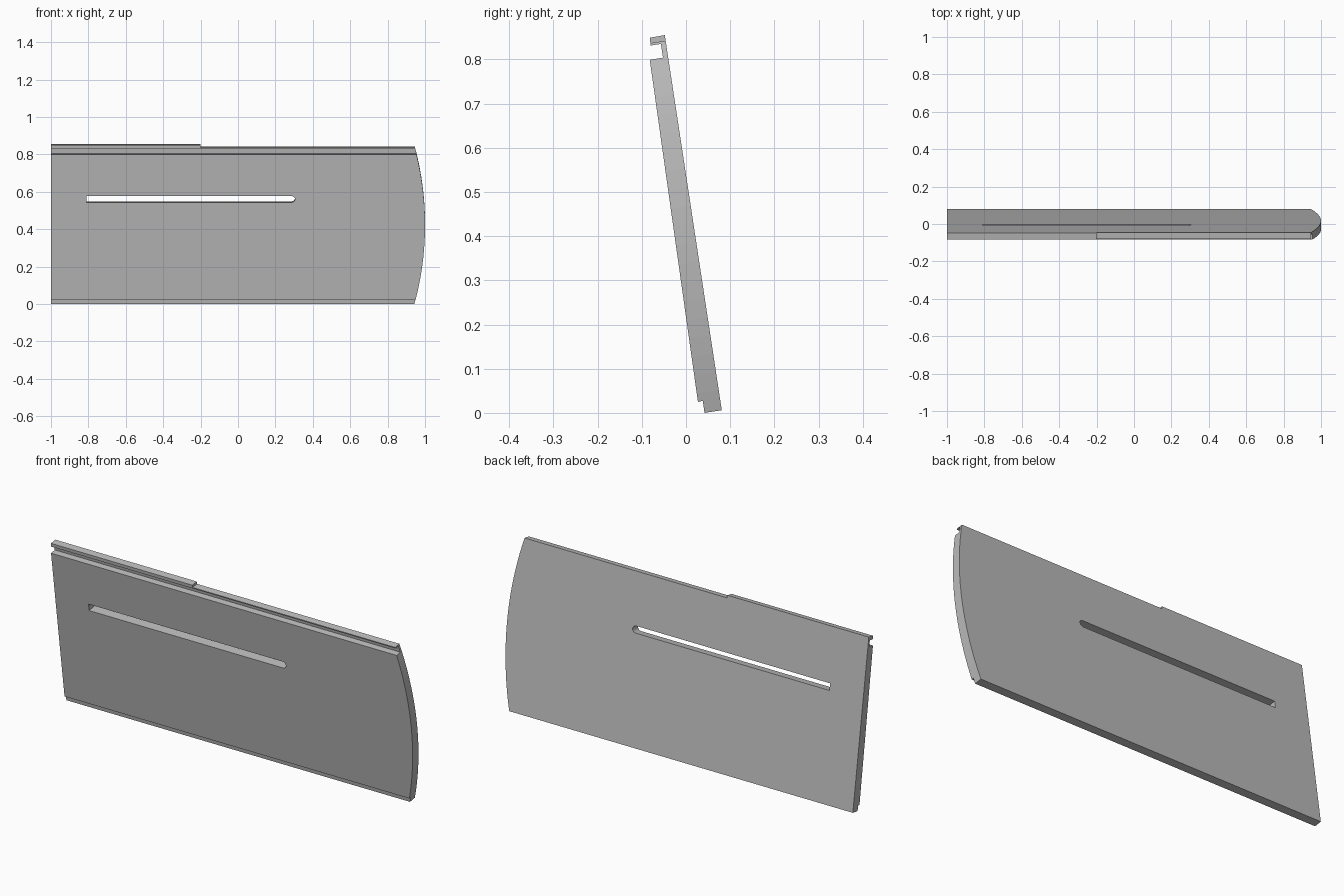
import bpy, bmesh, math
from mathutils import Matrix, Vector

cube = bpy.data.objects.get("Cube")
if cube:
    bpy.data.objects.remove(cube)

TILT = math.radians(8.4)
LEAN = Matrix.Rotation(TILT, 4, 'X')   # leans the top towards the front

grey = bpy.data.materials.new("plain grey")
grey.use_nodes = True
grey.diffuse_color = (0.5, 0.5, 0.5, 1)
grey.node_tree.nodes["Principled BSDF"].inputs["Base Color"].default_value = (0.5, 0.5, 0.5, 1)


def prism(name, points, depth):
    """Extrude a closed outline of 3D points along a depth vector."""
    bm = bmesh.new()
    face = bm.faces.new([bm.verts.new(p) for p in points])
    ext = bmesh.ops.extrude_face_region(bm, geom=[face])
    moved = [g for g in ext["geom"] if isinstance(g, bmesh.types.BMVert)]
    bmesh.ops.translate(bm, verts=moved, vec=depth)
    bmesh.ops.recalc_face_normals(bm, faces=bm.faces)
    mesh = bpy.data.meshes.new(name)
    bm.to_mesh(mesh)
    bm.free()
    mesh.materials.append(grey)
    obj = bpy.data.objects.new(name, mesh)
    bpy.context.collection.objects.link(obj)
    return obj


def leaning_cutter(name, outline, centre_z):
    """Outline in the panel plane, pushed right through its thickness."""
    obj = prism(name, [(x, -0.2, v) for x, v in outline], Vector((0, 0.4, 0)))
    obj.matrix_world = Matrix.Translation((0, 0, centre_z)) @ LEAN
    obj.hide_render = True
    obj.hide_viewport = True
    return obj


def cut(obj, cutter, operation):
    mod = obj.modifiers.new(cutter.name, 'BOOLEAN')
    mod.object = cutter
    mod.operation = operation
    mod.solver = 'EXACT'


# Panel section: bottom rabbet, groove and hooked lip at the top
section = [(0.081, 0.006), (0.042, 0.0), (0.038, 0.027), (0.027, 0.025),
           (-0.082, 0.799), (-0.052, 0.804), (-0.057, 0.835), (-0.08, 0.8315),
           (-0.082, 0.849), (-0.048, 0.855)]
panel = prism("slotted_panel", [(-1, y, z) for y, z in section], Vector((2.1, 0, 0)))

# Bowed right-hand end
radius = 1.63
arc = [(1 - radius + radius * math.cos(a), radius * math.sin(a))
       for a in (math.radians(-18 + 36 * i / 24) for i in range(25))]
bow = leaning_cutter("end_bow_cutter", [(-1.2, arc[0][1])] + arc + [(-1.2, arc[-1][1])], 0.425)
cut(panel, bow, 'INTERSECT')

# Long slot, square at one end and round at the other
r = 0.0175
tip = [(0.305 - r + r * math.cos(a), r * math.sin(a))
       for a in (math.radians(-90 + 30 * i) for i in range(7))]
slot = leaning_cutter("slot_cutter", [(-0.81, -r)] + tip + [(-0.81, r)], 0.567)
cut(panel, slot, 'DIFFERENCE')

# Lowered lip along the longer part of the top edge
low = Vector((0, -0.047, 0.842))
step = leaning_cutter("lip_step_cutter", [(-0.2, 0), (1.2, 0), (1.2, 0.1), (-0.2, 0.1)], 0)
step.matrix_world = Matrix.Translation(low) @ LEAN
cut(panel, step, 'DIFFERENCE')

# Bake the cuts and drop the helpers
bpy.context.view_layer.update()
baked = bpy.data.meshes.new_from_object(panel.evaluated_get(bpy.context.evaluated_depsgraph_get()))
panel.modifiers.clear()
panel.data = baked
for helper in (bow, slot, step):
    bpy.data.objects.remove(helper)
